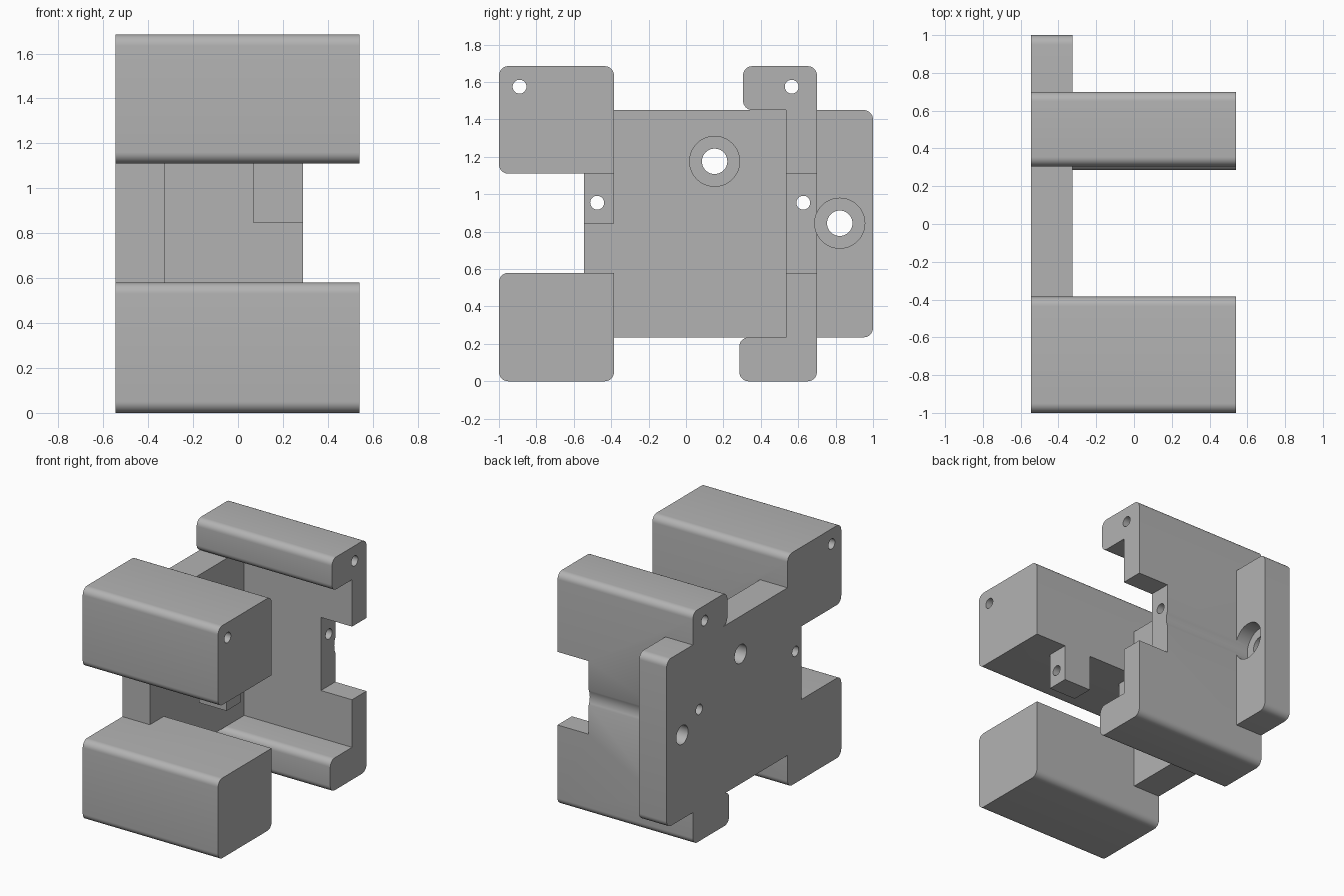
import bpy, bmesh, math
from mathutils import Matrix

default = bpy.data.objects.get("Cube")
if default:
    bpy.data.objects.remove(default, do_unlink=True)

LEFT, RIGHT = 0.54, -0.545      # outer faces along x
INNER = -0.325                  # inner face of the mounting plate
TOP, MID = 1.685, 0.845
R = 0.05                        # outer corner radius

grey = bpy.data.materials.new("plain grey")
grey.diffuse_color = (0.45, 0.45, 0.45, 1)
grey.use_nodes = True
grey.node_tree.nodes["Principled BSDF"].inputs["Base Color"].default_value = grey.diffuse_color


def add_object(name, bm):
    bmesh.ops.recalc_face_normals(bm, faces=bm.faces)
    mesh = bpy.data.meshes.new(name)
    bm.to_mesh(mesh)
    bm.free()
    mesh.materials.append(grey)
    obj = bpy.data.objects.new(name, mesh)
    bpy.context.collection.objects.link(obj)
    return obj


def extrude(name, corners, x0, x1):
    """Extrude a y-z outline of square corners along x; (y, z, 1) is rounded."""
    outline = []
    for i, (y, z, *rounded) in enumerate(corners):
        if not rounded:
            outline.append((y, z))
            continue
        py, pz = corners[i - 1][:2]
        ny, nz = corners[(i + 1) % len(corners)][:2]
        a, b = math.hypot(py - y, pz - z), math.hypot(ny - y, nz - z)
        uy, uz = (py - y) / a * R, (pz - z) / a * R
        vy, vz = (ny - y) / b * R, (nz - z) / b * R
        for k in range(9):
            t = math.pi / 2 * k / 8
            s, c = 1 - math.sin(t), 1 - math.cos(t)
            outline.append((y + uy * s + vy * c, z + uz * s + vz * c))
    bm = bmesh.new()
    face = bm.faces.new([bm.verts.new((x0, y, z)) for y, z in outline])
    ext = bmesh.ops.extrude_face_region(bm, geom=[face])
    moved = [v for v in ext["geom"] if isinstance(v, bmesh.types.BMVert)]
    bmesh.ops.translate(bm, verts=moved, vec=(x1 - x0, 0, 0))
    return add_object(name, bm)


def box(name, x0, x1, y0, y1, z0, z1):
    return extrude(name, [(y0, z0), (y1, z0), (y1, z1), (y0, z1)], x0, x1)


def drill(name, y, z, radius, x0=-1, x1=1):
    bm = bmesh.new()
    bmesh.ops.create_cone(bm, cap_ends=True, segments=40, radius1=radius,
                          radius2=radius, depth=x1 - x0)
    bm.transform(Matrix.Translation(((x0 + x1) / 2, y, z)) @ Matrix.Rotation(math.pi / 2, 4, "Y"))
    return add_object(name, bm)


def combine(target, other, operation):
    mod = target.modifiers.new(operation, "BOOLEAN")
    mod.operation, mod.solver, mod.object = operation, "EXACT", other
    bpy.context.view_layer.update()
    result = target.evaluated_get(bpy.context.evaluated_depsgraph_get())
    mesh = bpy.data.meshes.new_from_object(result)
    target.modifiers.clear()
    target.data = mesh
    bpy.data.objects.remove(other, do_unlink=True)


# Flat mounting plate
bracket = extrude("mounting_bracket", [(-0.545, 0.235), (1, 0.235, 1), (1, 1.45, 1),
                                       (-0.545, 1.45)], RIGHT, INNER)

# Front blocks, hanging tab and the back channel with its two lips
parts = [
    extrude("lower_block", [(-1, 0, 1), (-0.385, 0, 1), (-0.385, 0.58), (-1, 0.58, 1)], RIGHT, LEFT),
    extrude("upper_block", [(-1, 1.11, 1), (-0.385, 1.11), (-0.385, TOP, 1), (-1, TOP, 1)], RIGHT, LEFT),
    box("hanging_tab", 0.07, 0.29, -0.545, -0.385, MID, 1.2),
    extrude("back_channel", [(0.285, 0, 1), (0.7, 0, 1), (0.7, TOP, 1), (0.305, TOP, 1),
                             (0.305, 1.45, 1), (0.535, 1.45), (0.535, 0.235),
                             (0.285, 0.235, 1)], RIGHT, LEFT),
]
for part in parts:
    combine(bracket, part, "UNION")

# Notch in the back wall
cutters = [box("wall_notch", 0.29, 1, 0.4, 0.8, 0.58, 1.11)]

# Small holes running the full width
for z in (0.115, 1.575):
    cutters += [drill("corner_hole", y, z, 0.037) for y in (-0.89, 0.565)]
for z in (0.733, 0.955):
    cutters += [drill("tab_hole", y, z, 0.037) for y in (-0.475, 0.627)]

# Counterbored bolt holes; the rear one grazes the back wall
for y, z in ((0.153, 0.512), (0.153, 1.176), (0.822, MID)):
    cutters.append(drill("bolt_hole", y, z, 0.068))
    cutters.append(drill("counterbore", y, z, 0.134, x0=-0.43))

for cutter in cutters:
    combine(bracket, cutter, "DIFFERENCE")

# Smooth rounds and bores, crisp edges
bpy.ops.object.select_all(action="DESELECT")
bracket.select_set(True)
bpy.context.view_layer.objects.active = bracket
bpy.ops.object.shade_smooth_by_angle(angle=math.radians(30))
